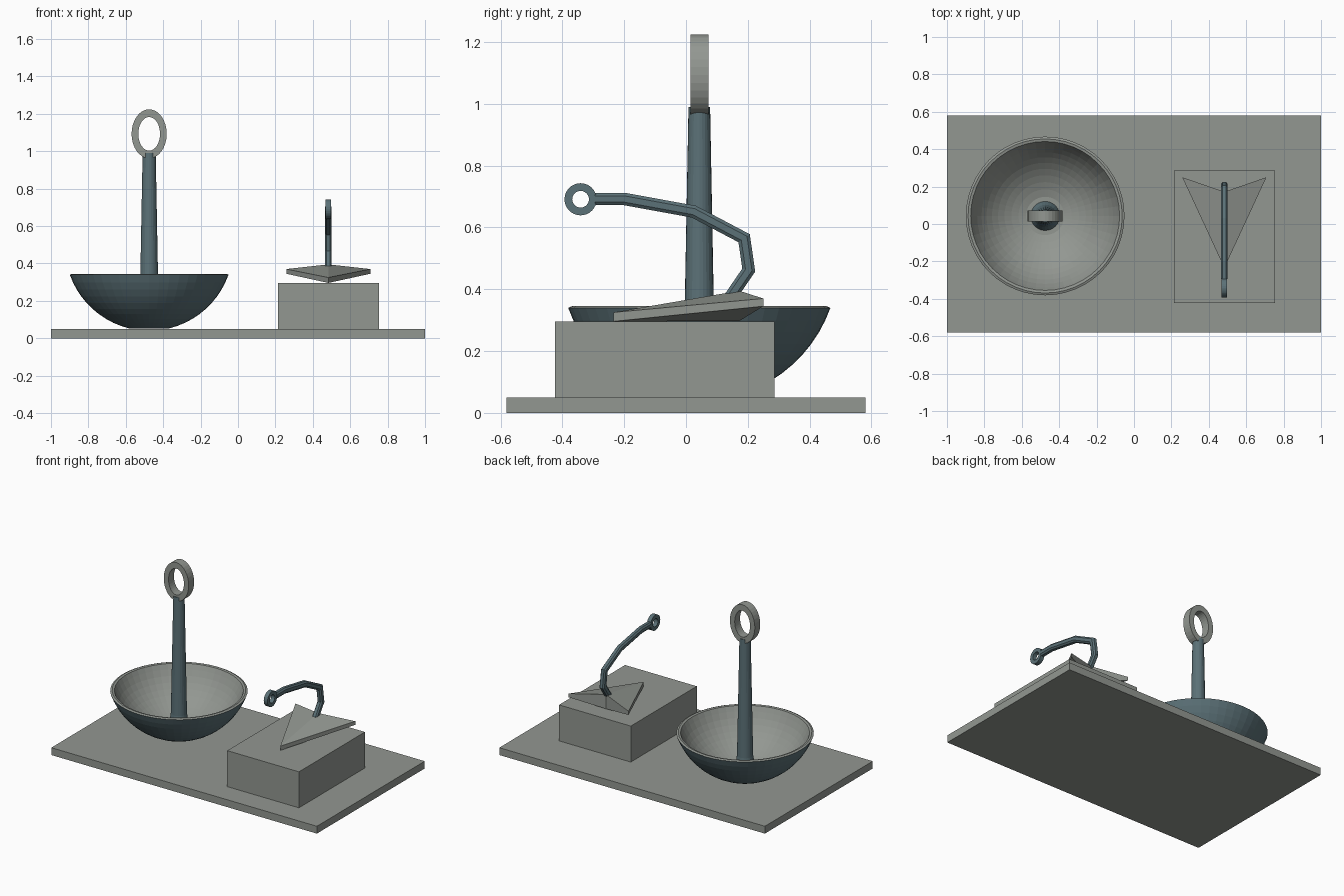
import bpy, bmesh, math
from mathutils import Vector

if "Cube" in bpy.data.objects:
    bpy.data.objects.remove(bpy.data.objects["Cube"], do_unlink=True)


def material(name, rgb):
    m = bpy.data.materials.new(name)
    m.use_nodes = True
    m.diffuse_color = (*rgb, 1)
    m.node_tree.nodes["Principled BSDF"].inputs["Base Color"].default_value = (*rgb, 1)
    return m


GREY = material("warm grey", (0.29, 0.31, 0.285))
TEAL = material("dark teal", (0.105, 0.165, 0.185))


def finish(bm, name, *mats, loc=(0, 0, 0)):
    bmesh.ops.recalc_face_normals(bm, faces=bm.faces)
    me = bpy.data.meshes.new(name)
    bm.to_mesh(me)
    bm.free()
    for m in mats:
        me.materials.append(m)
    ob = bpy.data.objects.new(name, me)
    ob.location = loc
    bpy.context.collection.objects.link(ob)
    return ob


def box(name, lo, hi, mat):
    bm = bmesh.new()
    bmesh.ops.create_cube(bm, size=1)
    lo, hi = Vector(lo), Vector(hi)
    for v in bm.verts:
        v.co = (lo + hi) / 2 + v.co * (hi - lo)
    return finish(bm, name, mat)


def skin(bm, rings, closed=False, cap=False):
    """Join equal rings of points with quads and return the faces of each band."""
    rows = [[bm.verts.new(p) for p in r] for r in rings]
    n, bands = len(rows[0]), []
    pairs = list(zip(rows, rows[1:])) + ([(rows[-1], rows[0])] if closed else [])
    for a, b in pairs:
        bands.append([bm.faces.new((a[i], a[(i + 1) % n], b[(i + 1) % n], b[i])) for i in range(n)])
    if cap:
        bm.faces.new(rows[0])
        bm.faces.new(rows[-1])
    return bands


def circle(r, n):
    return [(r * math.cos(math.tau * i / n), r * math.sin(math.tau * i / n)) for i in range(n)]


def lathe(bm, profile, n):
    return skin(bm, [[(x, y, z) for x, y in circle(r, n)] for r, z in profile], cap=True)


def eye(name, outer, inner, depth, mat, loc, axis, n=32):
    """Flat-sided ring with oval outlines; axis is the direction of its hole."""
    bm = bmesh.new()
    rings = []
    for (w, h), d in ((outer, -depth), (outer, depth), (inner, depth), (inner, -depth)):
        pts = [(w * a, h * b) for a, b in circle(1, n)]
        rings.append([(a, d, b) if axis == "y" else (d, a, b) for a, b in pts])
    skin(bm, rings, closed=True)
    return finish(bm, name, mat, loc=loc)


# Display base and raised block
box("base_plate", (-1, -0.58, 0), (1, 0.58, 0.05), GREY)
box("display_block", (0.215, -0.423, 0.05), (0.755, 0.287, 0.295), GREY)

# Bowl: teal outside, grey bevelled rim and inside
CX, CY = -0.475, 0.043
R, ZC = 0.45, 0.49
steps = 10
angles = [math.radians(14 + (70.5 - 14) * i / steps) for i in range(steps + 1)]
outer = [(R * math.sin(a), ZC - R * math.cos(a)) for a in angles]
inner = [(0.94 * R * math.sin(a), ZC - 0.94 * R * math.cos(a)) for a in reversed(angles)]
inner[0] = (0.398, 0.342)
bm = bmesh.new()
bands = lathe(bm, outer + [(0.412, 0.345)] + inner, 48)
for band in bands[steps:]:
    for f in band:
        f.material_index = 1
bm.faces.ensure_lookup_table()
bm.faces[-1].material_index = 1
finish(bm, "bowl", TEAL, GREY, loc=(CX, CY, 0))

# Tapered post with flared foot, and oval eye on top
bm = bmesh.new()
lathe(bm, [(0.088, 0.06), (0.075, 0.085), (0.06, 0.12), (0.05, 0.19), (0.035, 0.99)], 24)
finish(bm, "bowl_post", TEAL, loc=(CX, CY, 0))
eye("post_eye", (0.094, 0.131), (0.058, 0.09), 0.029, GREY, (CX, CY, 1.093), "y")

# Arrow-shaped blade with raised ridge and keel below
PX = 0.483
outline = [((0, -0.235), 0.325, 0.296), ((0.225, 0.25), 0.37, 0.345),
           ((0, 0.172), 0.395, 0.297), ((-0.225, 0.25), 0.37, 0.345)]
bm = bmesh.new()
top = [bm.verts.new((*p, t)) for p, t, b in outline]
low = [bm.verts.new((*p, b)) for p, t, b in outline]
for row in (top, low):
    for i in (1, 3):
        bm.faces.new((row[0], row[i], row[2]))
for i in range(4):
    j = (i + 1) % 4
    bm.faces.new((top[i], top[j], low[j], low[i]))
finish(bm, "blade", GREY, loc=(PX, 0, 0))

# Bent arm swept along the path with mitred corners
path = [Vector(p) for p in ((-0.295, 0.692), (-0.2, 0.692), (0.025, 0.651),
                            (0.188, 0.565), (0.203, 0.462), (0.14, 0.37))]
rings = []
for i, p in enumerate(path):
    a = (p - path[max(i - 1, 0)]).normalized()
    b = (path[min(i + 1, len(path) - 1)] - p).normalized()
    t = (a + b).normalized()
    side = Vector((-t.y, t.x)) / max(t.dot(a), t.dot(b))
    rings.append([(u, *(p + side * v)) for u, v in
                  ((0.018, 0.01), (0.01, 0.02), (-0.01, 0.02), (-0.018, 0.01),
                   (-0.018, -0.01), (-0.01, -0.02), (0.01, -0.02), (0.018, -0.01))])
bm = bmesh.new()
skin(bm, rings, cap=True)
finish(bm, "blade_arm", TEAL, loc=(PX, 0, 0))
eye("arm_eye", (0.052, 0.052), (0.027, 0.027), 0.014, TEAL, (PX, -0.341, 0.691), "x")
